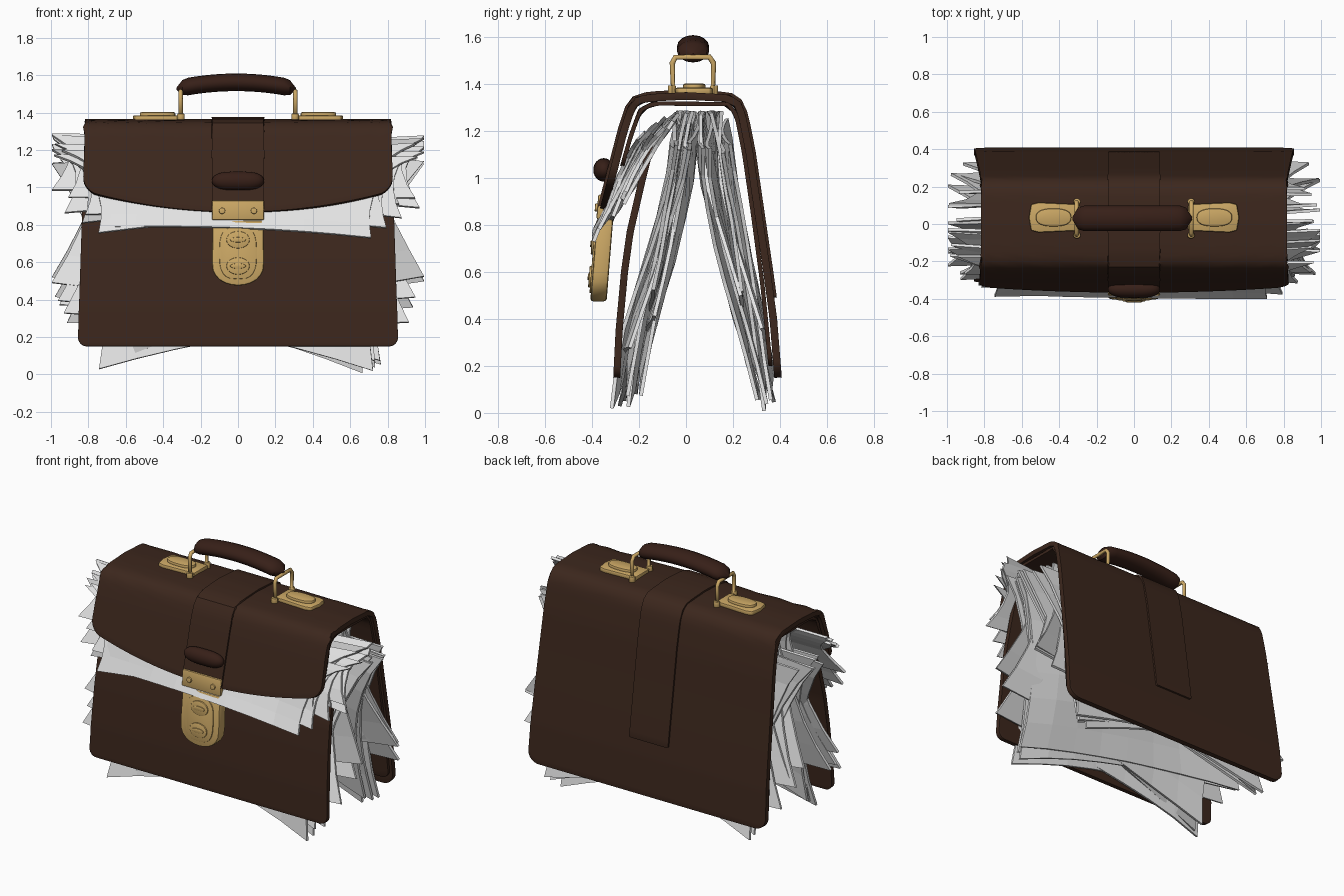
import bpy, bmesh, math, random
from mathutils import Vector

if "Cube" in bpy.data.objects:
    bpy.data.objects.remove(bpy.data.objects["Cube"])

random.seed(4)


def material(name, rgb):
    m = bpy.data.materials.new(name)
    m.diffuse_color = (*rgb, 1)
    m.use_nodes = True
    m.node_tree.nodes["Principled BSDF"].inputs["Base Color"].default_value = m.diffuse_color
    return m


LEATHER = material("brown leather", (0.045, 0.020, 0.012))
DARK = material("dark handle leather", (0.038, 0.014, 0.009))
BRASS = material("brass", (0.60, 0.39, 0.13))
PAPER = material("white paper", (0.77, 0.77, 0.77))
GREY = material("grey paper", (0.55, 0.55, 0.55))


def finish(name, bm, mat, thick=0, bevel=0, smooth=True):
    """Turn a bmesh into an object, apply thickness and bevel, shade it."""
    bmesh.ops.recalc_face_normals(bm, faces=bm.faces)
    me = bpy.data.meshes.new(name)
    bm.to_mesh(me)
    bm.free()
    me.materials.append(mat)
    ob = bpy.data.objects.new(name, me)
    bpy.context.collection.objects.link(ob)
    if thick:
        s = ob.modifiers.new("thickness", 'SOLIDIFY')
        s.thickness, s.offset = thick, 0
    if bevel:
        b = ob.modifiers.new("bevel", 'BEVEL')
        b.width, b.segments, b.limit_method = bevel, 2, 'ANGLE'
        b.angle_limit = math.radians(50)
    bpy.ops.object.select_all(action='DESELECT')
    ob.select_set(True)
    bpy.context.view_layer.objects.active = ob
    if thick or bevel:
        bpy.ops.object.convert(target='MESH')
    if smooth:
        bpy.ops.object.shade_smooth_by_angle(angle=math.radians(35))
    return ob


def grid(rows):
    bm = bmesh.new()
    vs = [[bm.verts.new(p) for p in r] for r in rows]
    for a, b in zip(vs, vs[1:]):
        for i in range(len(a) - 1):
            bm.faces.new((a[i], a[i + 1], b[i + 1], b[i]))
    return bm


def along(prof, s, off=0):
    """Point at length s on a (y, z) profile, pushed out sideways by off."""
    for i, (a, b) in enumerate(zip(prof, prof[1:])):
        d = Vector(b) - Vector(a)
        if s <= d.length or i == len(prof) - 2:
            t = d.normalized()
            return Vector(a) + t * s + Vector((t.y, -t.x)) * off
        s -= d.length


def length(prof):
    return sum((Vector(b) - Vector(a)).length for a, b in zip(prof, prof[1:]))


def half_width(z):
    return 0.862 - 0.033 * z


def strip(name, prof, half, thick, mat=LEATHER, r=0.05, start=0, end=0,
          off=0, bow=0, n=40):
    """Leather sheet following a side profile, with rounded corners."""
    total = length(prof)
    us = [math.sin(i / 24 * math.pi / 2) for i in range(-24, 25)]
    rows = []
    for u in us:
        w = half(1.0)
        d = max(0, abs(u) * w - (w - r))
        c = r - math.sqrt(max(0, r * r - d * d))
        s0 = start + c
        s1 = total - end - c - bow * u * u
        row = []
        for j in range(n + 1):
            y, z = along(prof, s0 + (s1 - s0) * j / n, off)
            row.append((u * half(z), y, z))
        rows.append(row)
    return finish(name, grid(rows), mat, thick, 0.007)


def prism(name, outline, lo, hi, mat=BRASS, axis='y', bevel=0.008, shear=0.0):
    """Extruded outline, in the xz plane (axis y) or the xy plane (axis z)."""
    def place(a, b, h):
        return (a, h + shear * (b - 0.7), b) if axis == 'y' else (a, b, h)
    bm = bmesh.new()
    f = [[bm.verts.new(place(a, b, h)) for a, b in outline] for h in (lo, hi)]
    n = len(outline)
    bm.faces.new(f[0])
    bm.faces.new(f[1][::-1])
    for i in range(n):
        k = (i + 1) % n
        bm.faces.new((f[0][i], f[0][k], f[1][k], f[1][i]))
    return finish(name, bm, mat, 0, bevel)


def oval(cx, cy, rx, ry, n=24, p=1.0):
    def sp(v):
        return math.copysign(abs(v) ** p, v)
    return [(cx + rx * sp(math.cos(2 * math.pi * i / n)),
             cy + ry * sp(math.sin(2 * math.pi * i / n))) for i in range(n)]


# leather shell: back panel, top and front flap in one sheet
SHELL = [(0.392, 0.15), (0.372, 0.4), (0.345, 0.6), (0.308, 0.85),
         (0.27, 1.11), (0.24, 1.26), (0.222, 1.312), (0.18, 1.34),
         (0.0, 1.35), (-0.15, 1.342), (-0.205, 1.332), (-0.232, 1.30),
         (-0.265, 1.20), (-0.302, 1.055), (-0.352, 0.865)]
strip("back_and_flap", SHELL, half_width, 0.032, r=0.075, bow=0.12, n=60)
LINER = [(0.36, 0.2), (0.325, 0.55), (0.285, 0.85), (0.247, 1.11),
         (0.215, 1.27), (0.18, 1.315), (-0.14, 1.318), (-0.195, 1.29),
         (-0.235, 1.18), (-0.272, 1.05)]
strip("inner_lining", LINER, lambda z: half_width(z) - 0.015, 0.018)
FRONT = [(-0.295, 0.15), (-0.285, 0.35), (-0.262, 0.6), (-0.238, 0.77),
         (-0.185, 1.0), (-0.15, 1.14)]
strip("front_panel", FRONT, half_width, 0.03)

# centre strap over the top, and its keeper
strip("centre_strap", SHELL, lambda z: 0.14, 0.022, r=0.012,
      start=0.34, off=0.016)
bm = bmesh.new()
bmesh.ops.create_uvsphere(bm, u_segments=24, v_segments=12, radius=1)
for v in bm.verts:
    x, y, z = v.co
    v.co = (math.copysign(abs(x) ** 0.6, x) * 0.14, -0.35 + y * 0.045,
            1.035 + z * 0.05)
finish("strap_keeper", bm, DARK)

# lock
prism("lock_hasp", [(-0.14, 0.825), (0.14, 0.825), (0.14, 0.93),
                    (-0.14, 0.93)], -0.392, -0.345, shear=0.08)
body = [(0.135, 0.825), (-0.135, 0.825)] + [
    (-0.14 * math.cos(t * math.pi / 12),
     0.6 - 0.125 * math.sin(t * math.pi / 12) ** 0.8) for t in range(13)]
prism("lock_body", body, -0.39, -0.32, shear=0.08, bevel=0.012)
prism("lock_face", oval(0, 0.65, 0.1, 0.14, p=0.65), -0.396, -0.38, shear=0.08,
      bevel=0.004)
for z in (0.72, 0.58):
    prism("lock_dial", oval(0, z, 0.062, 0.046), -0.404, -0.39, shear=0.08,
          bevel=0.004)
    prism("lock_dial_bar", oval(0, z, 0.042, 0.014), -0.409, -0.4,
          shear=0.08, bevel=0.003)
for x in (-0.085, 0.085):
    prism("hasp_rivet", oval(x, 0.875, 0.017, 0.017, 12), -0.402, -0.38,
          shear=0.08, bevel=0.004)

# handle grip
rows = []
for i in range(21):
    u = i / 10 - 1
    k = 0.1 if abs(u) == 1 else (0.85 if abs(u) > 0.85 else 1)
    rows.append([(-0.01 + 0.32 * u, 0.03 + 0.068 * k * math.cos(a),
                  1.562 - 0.035 * u * u + 0.047 * k * math.sin(a))
                 for a in [j * math.pi / 8 for j in range(17)]])
bm = grid(rows)
bmesh.ops.remove_doubles(bm, verts=bm.verts, dist=0.0005)
bmesh.ops.holes_fill(bm, edges=bm.edges)
finish("handle_grip", bm, DARK)

# handle fittings, one per side
for s in (-1, 1):
    cu = bpy.data.curves.new("handle_ring", 'CURVE')
    cu.dimensions, cu.bevel_depth, cu.bevel_resolution = '3D', 0.012, 2
    sp = cu.splines.new('POLY')
    pts = [(-0.055, 1.375), (-0.058, 1.49), (-0.045, 1.515), (0.1, 1.515),
           (0.117, 1.49), (0.115, 1.375)]
    sp.points.add(len(pts) - 1)
    for p, (y, z) in zip(sp.points, pts):
        p.co = (s * 0.307, y, z, 1)
    sp.use_cyclic_u = True
    ring = bpy.data.objects.new("handle_ring", cu)
    bpy.context.collection.objects.link(ring)
    cu.materials.append(BRASS)
    plate = [(0.29, -0.035), (0.51, -0.045), (0.55, -0.035), (0.562, 0.035),
             (0.55, 0.105), (0.51, 0.115), (0.29, 0.105)]
    prism("handle_plate", [(s * x, y) for x, y in plate], 1.355, 1.385,
          axis='z')
    prism("handle_plate_boss", oval(s * 0.43, 0.035, 0.095, 0.048, p=0.8),
          1.375, 1.402, axis='z')
    for y in (-0.06, 0.12):
        prism("ring_hinge", oval(s * 0.305, y, 0.02, 0.018, 10), 1.355, 1.395,
              axis='z', bevel=0.005)


def y_at(prof, z):
    if z <= prof[0][0]:
        return prof[0][1]
    for (z0, y0), (z1, y1) in zip(prof, prof[1:]):
        if z <= z1:
            return y0 + (y1 - y0) * (z - z0) / (z1 - z0)
    return prof[-1][1]


def paper(name, prof, off, rot, w, h, low, mat, taper=0.0, wavy=0.016):
    """Crumpled sheet, turned by rot, draped on a (z, y) profile."""
    rows, ph = [], random.uniform(0, 6)
    for i in range(9):
        a, row = i / 4 - 1, []
        for j in range(8):
            b = j / 3.5 - 1
            x = a * w * (1 - 0.12 * (1 - b * b)) * (1 - taper + taper * b)
            z = b * h * (1 - 0.1 * (1 - a * a))
            row.append((x * math.cos(rot) - z * math.sin(rot),
                        x * math.sin(rot) + z * math.cos(rot), a, b))
        rows.append(row)
    zmin = min(p[1] for r in rows for p in r)
    out = []
    for r in rows:
        line = []
        for x, z, a, b in r:
            z += low - zmin
            z = z if z < 1.1 else 1.1 + (z - 1.1) * 0.5
            wave = wavy * math.sin(3 * a + 2 * b + ph) * (0.5 + abs(a))
            line.append((max(-0.995, min(0.995, x)),
                         y_at(prof, z) + off + wave, min(z, 1.285)))
        out.append(line)
    finish(name, grid(out), mat, 0.016, 0, smooth=False)


# three bundles of papers: under the flap, front pocket, back pocket
FLAP_P = [(0.74, -0.385), (0.87, -0.32), (1.0, -0.262), (1.15, -0.185),
          (1.28, -0.08)]
FRONT_P = [(0.03, -0.27), (0.35, -0.205), (0.7, -0.095), (1.0, -0.025),
           (1.28, 0.0)]
BACK_P = [(0.03, 0.345), (0.35, 0.285), (0.7, 0.205), (1.0, 0.14),
          (1.28, 0.115)]
for i in range(7):
    side = 1 if i % 2 else -1
    t = i / 6
    mat = GREY if i == 3 else PAPER
    paper("flap_paper", FLAP_P, -0.02 + 0.075 * t,
          side * math.radians(random.uniform(1, 6)), 0.95 + 0.12 * t,
          0.25, 0.73 + 0.16 * t, mat, 0.12 - 0.08 * t, 0.008)
    paper("front_paper", FRONT_P, -0.04 + 0.085 * t,
          side * math.radians(random.uniform(7, 16)),
          random.uniform(0.83, 0.9), 0.57, random.uniform(0.015, 0.08), mat)
    paper("back_paper", BACK_P, -0.055 + 0.1 * t,
          side * math.radians(random.uniform(7, 16)),
          random.uniform(0.83, 0.9), 0.57, random.uniform(0.005, 0.07), mat)
